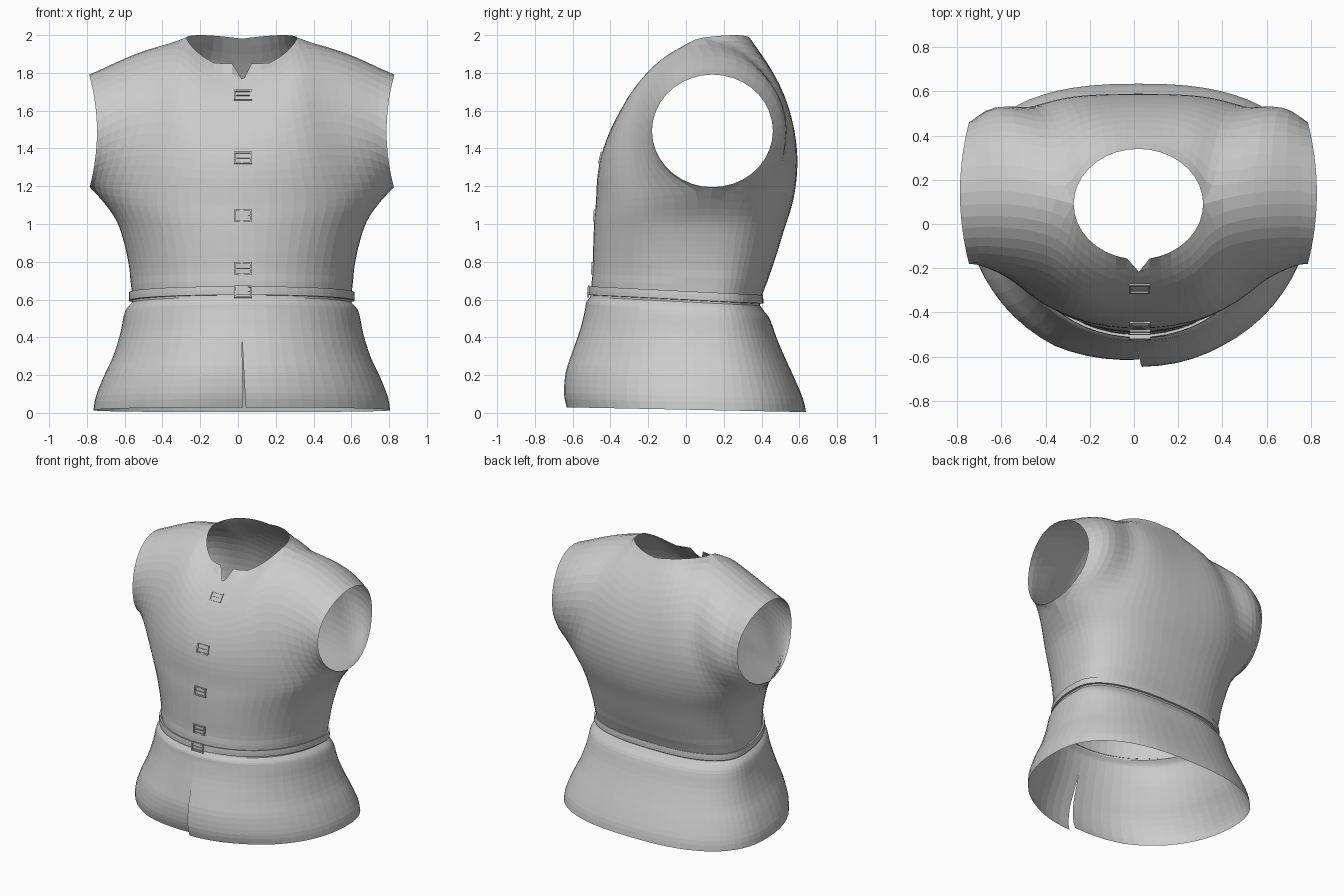
import bpy, bmesh
from math import sin, cos, pi
from mathutils import Vector, Matrix
from mathutils.bvhtree import BVHTree

if "Cube" in bpy.data.objects:
    bpy.data.objects.remove(bpy.data.objects["Cube"])

CX, N = 0.02, 64          # centre line and columns around the body


def add_object(name, bm):
    bmesh.ops.remove_doubles(bm, verts=bm.verts, dist=1e-4)
    bmesh.ops.recalc_face_normals(bm, faces=bm.faces)
    me = bpy.data.meshes.new(name)
    bm.to_mesh(me)
    ob = bpy.data.objects.new(name, me)
    bpy.context.collection.objects.link(ob)
    return ob


def grid(bm, rows):
    vs = [[bm.verts.new(p) for p in r] for r in rows]
    for a, b in zip(vs, vs[1:]):
        for i in range(len(a) - 1):
            bm.faces.new((a[i], a[i + 1], b[i + 1], b[i]))


def relax(bm, zmin, steps):
    """Even out the inner vertices above zmin, with a counter-step against shrinking."""
    inner = [v for v in bm.verts if v.co.z > zmin and not v.is_boundary]
    for step in range(steps):
        f = (0.5, -0.42)[step % 2]
        new = []
        for v in inner:
            ring = [e.other_vert(v).co for e in v.link_edges]
            new.append(v.co.lerp(sum(ring, Vector()) / len(ring), f))
        for v, co in zip(inner, new):
            v.co = co


def spline(table, per):
    """Catmull-Rom through tuples."""
    out = []
    for i in range(len(table) - 1):
        p = [table[max(0, min(len(table) - 1, i + k))] for k in (-1, 0, 1, 2)]
        for j in range(per):
            t = j / per
            out.append([0.5 * (2 * b + (c - a) * t + (2 * a - 5 * b + 4 * c - d) * t * t
                               + (3 * b - a - 3 * c + d) * t ** 3) for a, b, c, d in zip(*p)])
    return out + [list(table[-1])]


def body_point(a, z, w, yf, yb, tilt, yc=0.12):
    """Point of a body section; a = 0 is front centre, pi is back centre."""
    s, c = sin(a), cos(a)
    e = 0.95 if c > 0 else 0.8
    depth = (yc - yf) if c > 0 else (yb - yc)
    y = yc - depth * (1 if c > 0 else -1) * abs(c) ** e
    x = CX + w * (1 if s > 0 else -1) * abs(s) ** e
    return Vector((x, y, z - tilt * (y + 0.05)))


def section(row, a0=-pi, n=N):
    return [body_point(a0 + 2 * pi * i / n, *row) for i in range(n + 1)]


# flared skirt, open at the front slit
skirt_rows = spline([(0.018, 0.785, -0.62, 0.635, 0.02), (0.09, 0.773, -0.637, 0.62, 0.025),
                     (0.2, 0.73, -0.63, 0.575, 0.03), (0.3, 0.683, -0.60, 0.53, 0.035),
                     (0.42, 0.645, -0.56, 0.48, 0.045), (0.52, 0.625, -0.535, 0.445, 0.05),
                     (0.56, 0.61, -0.528, 0.415, 0.05), (0.59, 0.582, -0.508, 0.392, 0.05)], 3)
bm = bmesh.new()
rows = []
for r in skirt_rows:
    ring = section(r, 0)
    k = max(0, (0.4 - r[0]) / 0.4)
    for i in range(5):                       # right-hand flap kicks forward
        f = (1 - i / 5) * k
        ring[i] += Vector((0.022 * f, -0.012 * f, 0))
        ring[-1 - i] += Vector((0.008 * f, 0.035 * f, 0))
    rows.append(ring)
grid(bm, rows)
add_object("skirt", bm)


# bodice below the arms
def chest(a):
    k = abs(sin(a)) ** 8
    p = body_point(a, 1.12, 0.71 + 0.095 * k, -0.477, 0.570, 0, 0.14)
    p.z += 0.075 * k
    return p


bm = bmesh.new()
low = spline([(0.59, 0.582, -0.508, 0.392, 0.05), (0.65, 0.583, -0.50, 0.405, 0.045),
              (0.8, 0.603, -0.497, 0.467, 0.02), (0.95, 0.640, -0.493, 0.515, 0.0),
              (1.06, 0.685, -0.487, 0.553, 0.0)], 4)
chest_row = [chest(-pi + 2 * pi * i / N) for i in range(N + 1)]
low_rows = [section(r) for r in low]
mid_row = [a.lerp(b, 0.5) for a, b in zip(low_rows[-1], chest_row)]
grid(bm, low_rows + [mid_row, chest_row])

# bodice above the arms: front and back panels between armholes, shoulders, neck
H, SH = N // 4, 7                            # columns per side, shoulder columns


def armhole(s, side, back):
    t = -pi / 2 + pi * s
    x = 0.768 + 0.04 * sin(t) ** 2
    r = 0.32 if back else -0.32
    return Vector((CX + side * x, 0.14 + r * cos(t), 1.493 + 0.298 * sin(t)))


def neck(b):
    """b = 0 at the side, 1 at centre front, -1 at centre back."""
    q = sin(b * pi / 2)
    if b > 0:
        z = 1.987 - 0.137 * min(1, (q / 0.88) ** 1.5)
    else:
        z = 1.987 + 0.016 * sin(-b * pi) - 0.006 * abs(b)
    return Vector((0.293 * cos(b * pi / 2), 0.09 - 0.25 * q, z))


def top_edge(i, back):
    j, side = abs(i), (1 if i > 0 else -1)
    if j >= H - SH:
        t = (j - (H - SH)) / SH
        p = neck(0).lerp(Vector((0.808, 0.14, 1.791)), t)
        p.z += 0.03 * sin(pi * t)
        p.y += 0.03 * sin(pi * t)
    else:
        b = 1 - j / (H - SH)
        p = neck(-b if back else b)
        if i == 0 and not back:              # V notch
            p = Vector((0, -0.22, 1.745))
    return Vector((CX + side * p.x, p.y, p.z))


R = 18
for back in (False, True):
    rows = []
    for k in range(R + 1):
        s, row = k / R, []
        for i in range(-H, H + 1):
            u, side = abs(i) / H, (1 if i > 0 else -1)
            a = i * pi / 2 / H
            base = chest(pi - a if back else a)
            p = base.lerp(top_edge(i, back), s)
            fix = armhole(s, side, back) - armhole(0, side, back).lerp(armhole(1, side, back), s)
            p += fix * u ** 1.6
            bulge = 0.105 * (1 - u ** 8) if back else -0.085 * (1 - u * u)
            p.y += bulge * 4 * s * (1 - s)
            p.z += 0.065 * 6.75 * s * s * (1 - s) * sin(pi * u) ** 1.5   # round the shoulders
            row.append(p)
        rows.append(row)
    grid(bm, rows)
bmesh.ops.remove_doubles(bm, verts=bm.verts, dist=1e-4)
relax(bm, 0.72, 70)
bodice = add_object("bodice", bm)
me = bodice.data
tree = BVHTree.FromPolygons([v.co.copy() for v in me.vertices], [list(p.vertices) for p in me.polygons])


# belt: a thin band following the waist
bm = bmesh.new()
band = [(0.655, 0.000), (0.657, 0.012), (0.635, 0.014), (0.612, 0.014), (0.610, 0.0)]
grid(bm, [section((z - 0.010, 0.584 + o, -0.501 - o, 0.395 + o, 0.05)) for z, o in band])
add_object("belt", bm)


# buckles and strap tips laid on the front
def on_front(x, z, lift):
    hit, nrm, _, _ = tree.ray_cast(Vector((x, -2, max(z, 0.625))), Vector((0, 1, 0)))
    if nrm.y > 0:
        nrm = -nrm
    p = hit + nrm * lift
    p.z += min(0, z - 0.625)
    return p


def bar(bm, m, cx, cz, sx, sz, sy=0.010):
    g = bmesh.ops.create_cube(bm, size=1)
    bmesh.ops.transform(bm, verts=g["verts"], matrix=m @ Matrix.Translation((cx, 0, cz))
                        @ Matrix.Diagonal((sx, sy, sz, 1)))


for n, z in enumerate((1.68, 1.35, 1.045, 0.765, 0.64)):
    lift = 0.015 if n == 4 else 0.003
    lo, hi = on_front(CX + 0.006, z - 0.03, lift), on_front(CX + 0.006, z + 0.03, lift)
    tangent = hi - lo
    tangent.x = 0
    m = (Matrix.Translation((lo + hi) / 2)
         @ Vector((0, 0, 1)).rotation_difference(tangent).to_matrix().to_4x4())
    bm = bmesh.new()
    for sgn in (-1, 1):
        bar(bm, m, 0, sgn * 0.028, 0.095, 0.009)
        bar(bm, m, sgn * 0.043, 0, 0.009, 0.06)
    bar(bm, m, 0.005, 0, 0.08, 0.006)        # prong
    add_object("buckle_%d" % (n + 1), bm)
    bm = bmesh.new()                         # strap with pointed tip
    cols = [(-0.03, 0.018), (0.03, 0.018), (0.09, 0.018), (0.115, 0.016), (0.135, 0.002)]
    grid(bm, [[on_front(CX + x, z + h * k, lift - 0.002) for x, h in cols] for k in (-1, 0, 1)])
    add_object("strap_%d" % (n + 1), bm)
